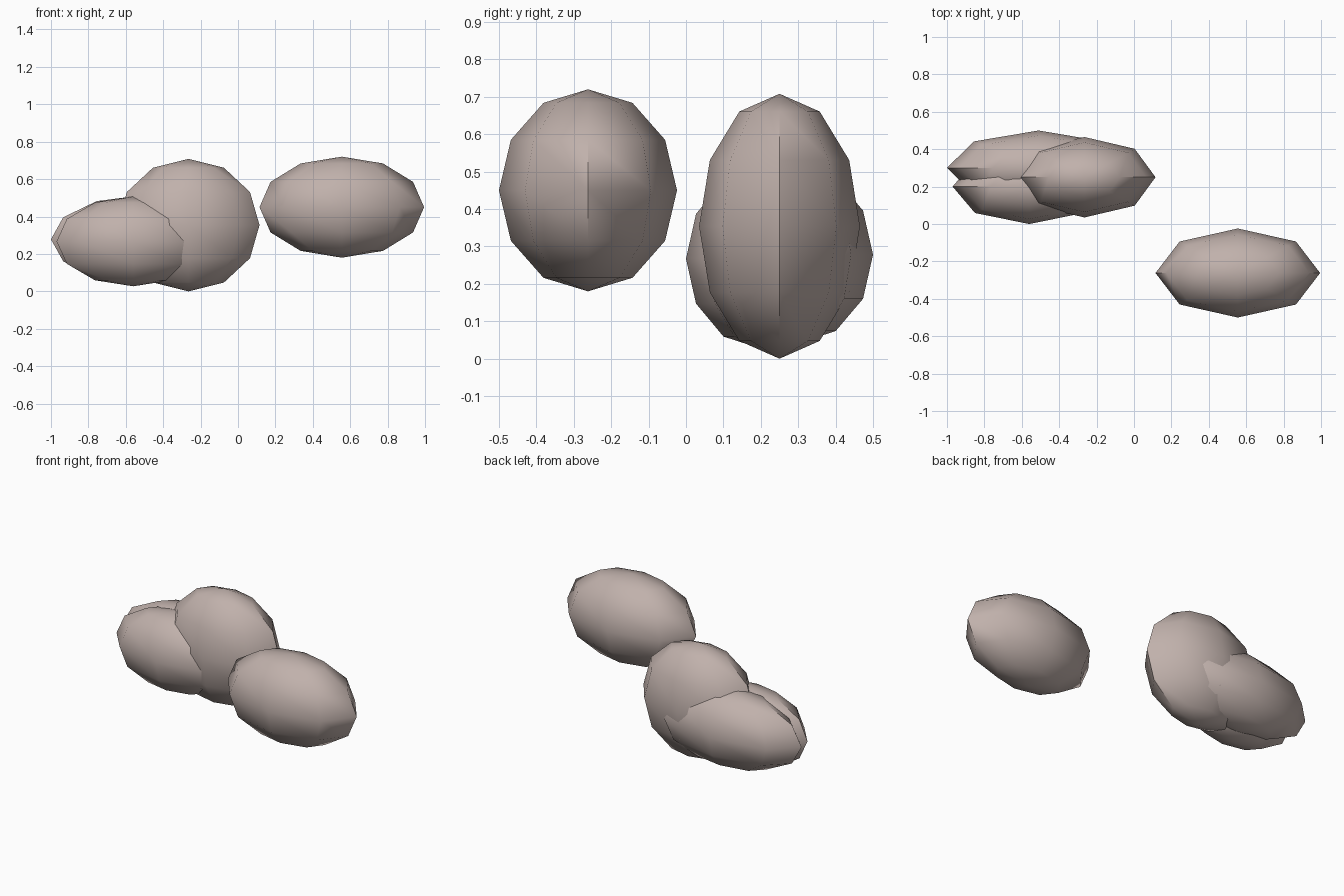
import bpy
import math

if "Cube" in bpy.data.objects:
    bpy.data.objects.remove(bpy.data.objects["Cube"])

# One dusty stone colour
stone = bpy.data.materials.new("dusty_stone")
stone.diffuse_color = (0.53, 0.44, 0.41, 1)
stone.use_nodes = True
stone.node_tree.nodes["Principled BSDF"].inputs["Base Color"].default_value = stone.diffuse_color


def boulder(name, centre, radii):
    """Low-poly ellipsoid with creased end tips."""
    bpy.ops.mesh.primitive_uv_sphere_add(segments=8, ring_count=6, radius=1)
    ob = bpy.context.object
    ob.name = name
    for v in ob.data.vertices:
        v.co = [c + r * p for c, r, p in zip(centre, radii, v.co)]
    ob.data.materials.append(stone)
    bpy.ops.object.shade_smooth_by_angle(angle=math.radians(46))
    return ob


# Separate stone at the front right
boulder("lone_boulder", (0.555, -0.262, 0.45), (0.44, 0.238, 0.27))

# Cluster of three overlapping stones at the back left
boulder("tall_boulder", (-0.265, 0.25, 0.354), (0.38, 0.215, 0.354))
boulder("front_left_boulder", (-0.56, 0.20, 0.267), (0.41, 0.20, 0.24))
boulder("back_left_boulder", (-0.51, 0.30, 0.278), (0.49, 0.20, 0.236))
